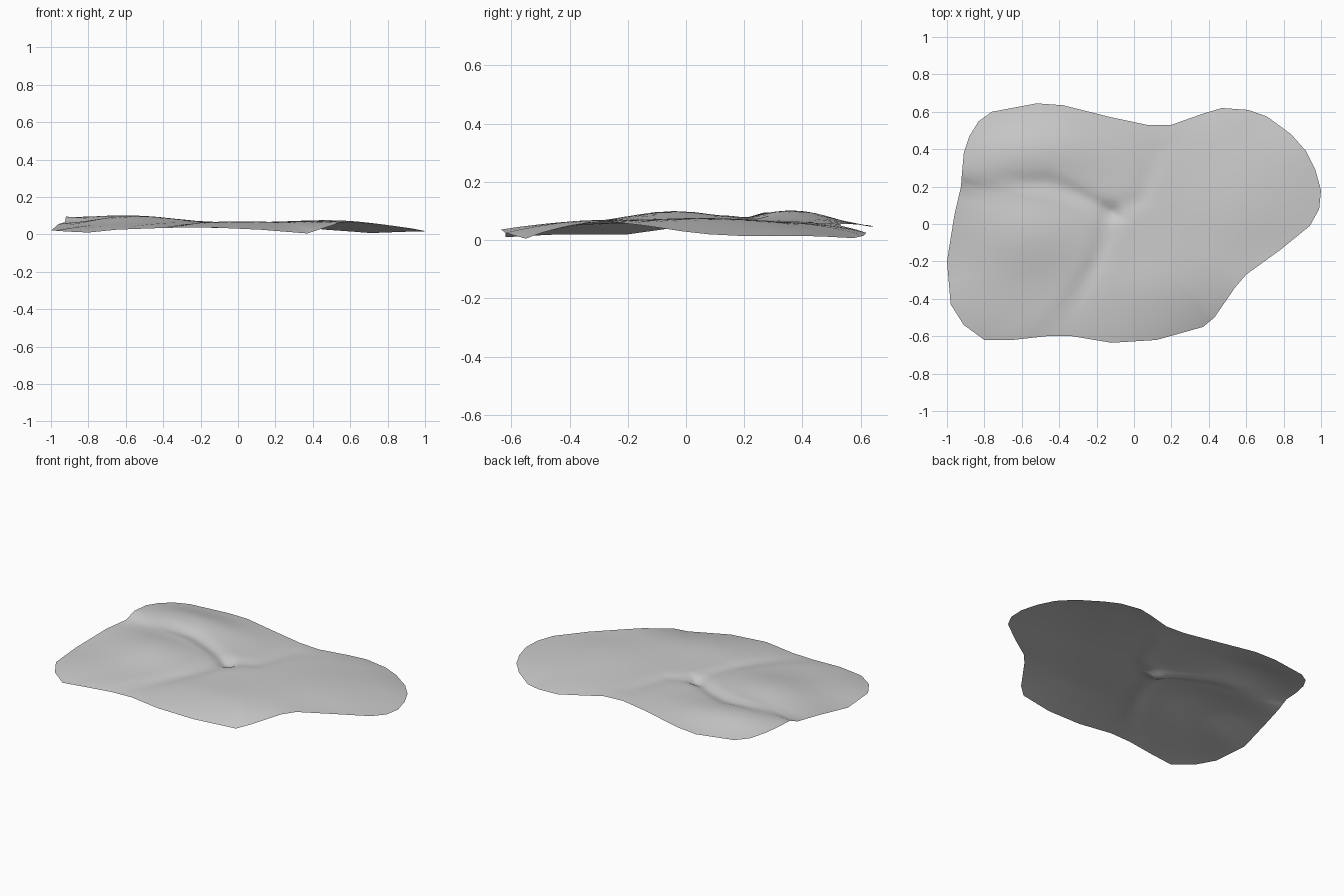
import bpy
import bmesh
from math import exp
from mathutils import Vector

if "Cube" in bpy.data.objects:
    bpy.data.objects.remove(bpy.data.objects["Cube"])

# Rim of the sheet, counter-clockwise from the left side
RIM = [
    (-1, -.2, .02), (-.98, -.43, .02), (-.91, -.54, .015), (-.8, -.62, .01),
    (-.65, -.62, .025), (-.47, -.6, .032), (-.33, -.6, .036), (-.12, -.635, .036),
    (.12, -.62, .025), (.37, -.55, .005), (.43, -.5, .025), (.54, -.34, .06),
    (.6, -.27, .065), (.78, -.14, .05), (.94, -.01, .03), (.99, .08, .02),
    (1, .18, .015), (.97, .29, .015), (.92, .39, .015), (.84, .48, .012),
    (.71, .575, .007), (.61, .61, .015), (.47, .62, .025), (.37, .59, .035),
    (.2, .53, .05), (.07, .53, .055), (-.12, .57, .055), (-.38, .635, .05),
    (-.52, .645, .045), (-.76, .6, .055), (-.83, .55, .065), (-.88, .47, .08),
    (-.91, .38, .092), (-.92, .27, .095), (-.925, .2, .065), (-.96, .05, .055),
]
# Swells: x, y, width in x, width in y, height
SWELLS = [
    (-.65, .4, .35, .17, .05),
    (-.62, -.05, .32, .2, .045),
    (.55, .05, .3, .3, .016),
    (.1, -.35, .3, .15, .008),
]
# Creases: path, width, depth
CREASES = [
    ([(-.95, .21), (-.45, .22), (-.28, .15), (-.12, .06)], .045, .016),
    ([(-.12, .06), (.04, .14), (.12, .4)], .05, .008),
    ([(-.12, .06), (-.2, -.2), (-.42, -.6)], .05, .012),
]
RINGS = 26
FLAT = .064


def path_distance(p, path):
    best = 9
    for a, b in zip(path, path[1:]):
        a, b = Vector(a), Vector(b)
        d = b - a
        k = max(0, min(1, (p - a).dot(d) / d.dot(d)))
        best = min(best, (p - a - d * k).length)
    return best


def surface_height(x, y):
    z = FLAT
    for cx, cy, wx, wy, h in SWELLS:
        z += h * exp(-((x - cx) / wx) ** 2 - ((y - cy) / wy) ** 2)
    for path, width, depth in CREASES:
        z -= depth * exp(-(path_distance(Vector((x, y)), path) / width) ** 2)
    return z


# Split each rim span in two so the creases read clearly
rim = []
for a, b in zip(RIM, RIM[1:] + RIM[:1]):
    a, b = Vector(a), Vector(b)
    rim += [a, (a + b) / 2]

# Rippled sheet made of rings that shrink to the middle
bm = bmesh.new()
rings = []
for i in range(1, RINGS + 1):
    t = i / RINGS
    blend = t ** 4
    ring = []
    for p in rim:
        x, y = p.x * t, p.y * t
        z = surface_height(x, y) * (1 - blend) + p.z * blend
        ring.append(bm.verts.new((x, y, z)))
    rings.append(ring)
middle = bm.verts.new((0, 0, surface_height(0, 0)))
n = len(rim)
for j in range(n):
    k = (j + 1) % n
    bm.faces.new((middle, rings[0][j], rings[0][k]))
    for inner, outer in zip(rings, rings[1:]):
        bm.faces.new((inner[j], outer[j], outer[k], inner[k]))

mesh = bpy.data.meshes.new("rippled_sheet")
bm.to_mesh(mesh)
bm.free()
sheet = bpy.data.objects.new("rippled_sheet", mesh)
bpy.context.collection.objects.link(sheet)

# Plain grey surface
grey = bpy.data.materials.new("plain_grey")
grey.use_nodes = True
colour = (.6, .6, .6, 1)
grey.diffuse_color = colour
grey.node_tree.nodes["Principled BSDF"].inputs["Base Color"].default_value = colour
mesh.materials.append(grey)

bpy.context.view_layer.objects.active = sheet
sheet.select_set(True)
bpy.ops.object.shade_smooth_by_angle()
